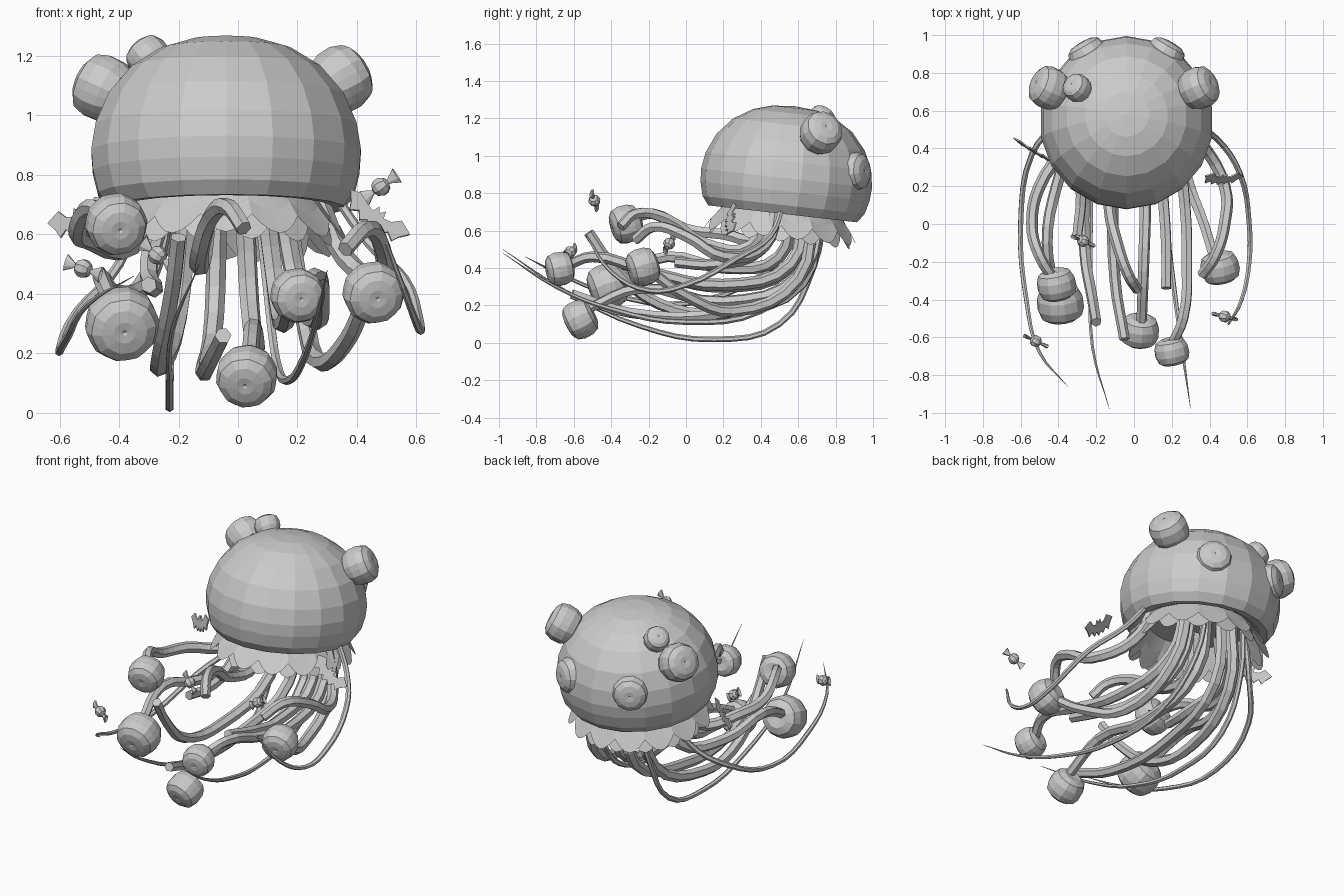
import bpy, bmesh, math
from mathutils import Vector, Matrix

cube = bpy.data.objects.get("Cube")
if cube:
    bpy.data.objects.remove(cube, do_unlink=True)

grey = bpy.data.materials.new("plain grey")
grey.use_nodes = True
GREY = (0.6, 0.6, 0.6, 1)
grey.diffuse_color = GREY
grey.node_tree.nodes["Principled BSDF"].inputs["Base Color"].default_value = GREY

CENTRE = Vector((-0.04, 0.54, 0.9))
TILT = Matrix.Translation(CENTRE) @ Matrix.Rotation(math.radians(-6.5), 4, 'X')


def link(name, mesh, matrix=None):
    obj = bpy.data.objects.new(name, mesh)
    bpy.context.collection.objects.link(obj)
    mesh.materials.clear()
    mesh.materials.append(grey)
    if matrix:
        obj.matrix_world = matrix
    return obj


def finish(name, bm, matrix=None):
    bmesh.ops.remove_doubles(bm, verts=bm.verts, dist=1e-5)
    bmesh.ops.recalc_face_normals(bm, faces=bm.faces)
    mesh = bpy.data.meshes.new(name)
    bm.to_mesh(mesh)
    bm.free()
    return link(name, mesh, matrix)


def aim(loc, axis):
    return Matrix.Translation(loc) @ Vector(axis).to_track_quat('Z', 'Y').to_matrix().to_4x4()


def rings(bm, rows):
    """Bridge closed rows of points with quads."""
    loops = [[bm.verts.new(p) for p in row] for row in rows]
    n = len(loops[0])
    for a, b in zip(loops, loops[1:]):
        for i in range(n):
            j = (i + 1) % n
            bm.faces.new((a[i], a[j], b[j], b[i]))


def lathe(name, profile, sides, matrix, scale=1.0, ribs=0.0):
    bm = bmesh.new()
    rows = []
    for r, h in profile:
        row = []
        for i in range(sides):
            a = math.tau * (i + 0.5) / sides
            rr = r * scale * (1 - ribs * (i % 2))
            row.append((rr * math.cos(a), rr * math.sin(a), h * scale))
        rows.append(row)
    rings(bm, rows)
    bmesh.ops.remove_doubles(bm, verts=bm.verts, dist=1e-5)
    bmesh.ops.dissolve_degenerate(bm, edges=bm.edges, dist=1e-5)
    return finish(name, bm, matrix)


# Head dome with a shallow hollow underneath
lathe("head", [(0, .367), (.12, .357), (.22, .327), (.32, .265), (.4, .172), (.445, .07), (.46, -.02),
               (.455, -.09), (.436, -.165), (.4, -.212), (.36, -.21), (.3, -.18), (0, -.16)], 18, TILT)


# Scalloped frill in two layers
def frill(name, count, top, flare, drop, phase):
    bm = bmesh.new()
    n = count * 6
    rows = []
    for t in (0, .5, 1):
        row = []
        for i in range(n):
            lobe = abs(math.sin(math.pi * i / 6))
            a = math.tau * (i + phase) / n
            r = top + flare * t + 0.03 * t * (lobe - .5)
            h = -.17 - t * drop * (.62 + .38 * lobe)
            row.append((r * math.cos(a), r * math.sin(a), h))
        rows.append(row)
    rings(bm, rows)
    finish(name, bm, TILT)


frill("frill_outer", 14, .3, .1, .17, 0)
frill("frill_inner", 14, .28, .09, .19, 3)

# Ribbed round knobs, on the head and on the arm tips
KNOB = [(0, -.7), (.5, -.76), (.83, -.6), (.98, -.25), (1, .2), (.88, .56), (.62, .73), (.3, .78), (.08, .76), (0, .7)]


def knob(name, loc, axis, size):
    lathe(name, KNOB, 20, aim(loc, axis), size, 0.03)


for name, offset, size in [("side_knob_right", (-.41, .18, .19), .113),
                           ("side_knob_left", (.383, .18, .22), .113),
                           ("small_knob", (-.26, .18, .295), .074),
                           ("back_knob_right", (-.2, .35, .015), .105),
                           ("back_knob_left", (.2, .35, .015), .105)]:
    knob(name, CENTRE + Vector(offset), offset, size)

for name, loc, axis, size in [("tip_knob_upper_right", (-.41, -.32, .635), (.2, -1, -.3), .104),
                              ("tip_knob_lower_right", (-.39, -.42, .30), (.1, -1, -.35), .125),
                              ("tip_knob_centre", (.03, -.565, .125), (-.1, -1, -.5), .104),
                              ("tip_knob_left", (.2, -.675, .395), (.2, -1, -.2), .092),
                              ("tip_knob_far_left", (.455, -.23, .405), (.2, -1, -.3), .104)]:
    knob(name, loc, axis, size)


# Arms and tendrils as swept curves
def tube(name, points, radii, taper):
    curve = bpy.data.curves.new(name, 'CURVE')
    curve.dimensions = '3D'
    curve.bevel_depth = 1.0
    curve.bevel_resolution = 1
    curve.resolution_u = 4
    curve.use_fill_caps = True
    spline = curve.splines.new('BEZIER')
    spline.bezier_points.add(len(points) - 1)
    spline.use_smooth = False
    for i, (bp, p) in enumerate(zip(spline.bezier_points, points)):
        t = (i / (len(points) - 1)) ** taper
        bp.co = p
        bp.radius = radii[0] + (radii[1] - radii[0]) * t
        bp.handle_left_type = bp.handle_right_type = 'AUTO'
    temp = bpy.data.objects.new(name, curve)
    bpy.context.collection.objects.link(temp)
    deps = bpy.context.evaluated_depsgraph_get()
    mesh = bpy.data.meshes.new_from_object(temp.evaluated_get(deps))
    bpy.data.objects.remove(temp, do_unlink=True)
    for poly in mesh.polygons:
        poly.use_smooth = False
    link(name, mesh)


def arm(name, *points, radii=(.035, .028), taper=1):
    x, y, z = points[0]
    tube(name, [(x * .75 - .01, y + .07, .74)] + list(points), radii, taper)


def tendril(name, *points, tip=.001):
    arm(name, *points, radii=(.016, tip), taper=4)


arm("arm_upper_right", (-.36, .4, .56), (-.5, .2, .58), (-.54, 0, .61), (-.5, -.17, .69), (-.42, -.3, .66))
arm("arm_lower_right", (-.3, .5, .46), (-.41, .2, .4), (-.46, -.1, .46), (-.41, -.38, .34))
arm("arm_curl_right", (-.2, .6, .33), (-.26, .2, .16), (-.26, -.15, .21), (-.22, -.4, .42), (-.2, -.52, .59))
arm("arm_short_right", (-.3, .4, .5), (-.28, .15, .42), (-.3, -.06, .43))
arm("arm_low_centre", (-.08, .62, .32), (-.11, .2, .16), (-.1, -.3, .16), (-.05, -.61, .26))
arm("arm_arched_centre", (-.12, .35, .52), (-.13, .1, .53), (-.09, -.1, .66), (-.03, -.27, .69), (.02, -.35, .62))
arm("arm_centre", (.04, .6, .36), (.06, .2, .22), (.05, -.25, .29), (.04, -.53, .18))
arm("arm_short_left", (.13, .55, .4), (.15, .2, .3), (.17, -.1, .35), (.17, -.34, .42))
arm("arm_left", (.2, .56, .42), (.26, .2, .31), (.28, -.2, .38), (.26, -.5, .46), (.2, -.64, .41))
arm("arm_low_left", (.22, .6, .34), (.28, .25, .17), (.37, 0, .25), (.43, -.2, .39))
arm("arm_far_left", (.36, .42, .52), (.48, .2, .46), (.48, 0, .57), (.43, -.17, .62), (.36, -.27, .55))

tendril("tendril_right", (-.4, .54, .5), (-.54, .37, .34), (-.6, 0, .21), (-.57, -.4, .26),
        (-.5, -.68, .37), (-.35, -.86, .46))
tendril("tendril_low", (-.22, .68, .4), (-.23, .5, .1), (-.23, .15, .018), (-.23, -.25, .09),
        (-.22, -.65, .28), (-.13, -.98, .5))
tendril("tendril_centre", (.1, .66, .4), (.13, .4, .17), (.17, 0, .11), (.22, -.4, .18),
        (.26, -.7, .3), (.3, -.98, .48))
tendril("tendril_left", (.44, .45, .57), (.56, .27, .45), (.61, 0, .31), (.61, -.2, .28),
        (.57, -.4, .38), (.5, -.53, .57), tip=.006)

# Wrapped sweets: a ball with a fanned wrapper at each end
SWEET = [(0, -.052), (.03, -.068), (.007, -.03), (.022, -.024), (.032, -.008),
         (.032, .008), (.022, .024), (.007, .03), (.03, .068), (0, .052)]
for name, loc, axis in [("sweet_left", (.48, -.49, .76), (.8, -.2, .55)),
                        ("sweet_right", (-.52, -.62, .485), (.85, -.4, -.3)),
                        ("sweet_inner", (-.27, -.09, .53), (.7, -.3, -.55))]:
    obj = lathe(name, SWEET, 8, aim(loc, axis))
    # flatten the wrapper ends into fans
    for v in obj.data.vertices:
        if abs(v.co.z) > .04:
            v.co.x *= .4

# Flat bats, mirrored from a half outline
HALF = [(.014, .05), (.022, .022), (.05, .03), (.075, .06), (.125, .035), (.1, .0), (.088, -.03),
        (.06, -.01), (.04, -.04), (.02, -.02)]


def bat(name, loc, across, up):
    x = Vector(across).normalized()
    n = x.cross(Vector(up)).normalized()
    m = Matrix((x, n.cross(x), n)).transposed().to_4x4()
    outline = [(0, .03)] + HALF + [(0, -.045)] + [(-a, b) for a, b in reversed(HALF)]
    bm = bmesh.new()
    face = bm.faces.new([bm.verts.new((a, b, -.004)) for a, b in outline])
    out = bmesh.ops.extrude_face_region(bm, geom=[face])
    bmesh.ops.translate(bm, vec=(0, 0, .008), verts=[g for g in out["geom"] if isinstance(g, bmesh.types.BMVert)])
    finish(name, bm, Matrix.Translation(loc) @ m)


bat("bat_right", (-.53, .385, .645), (1, -.6, .4), (-.2, .3, 1))
bat("bat_left", (.46, .235, .65), (1, 0, -.75), (.4, .6, .8))
